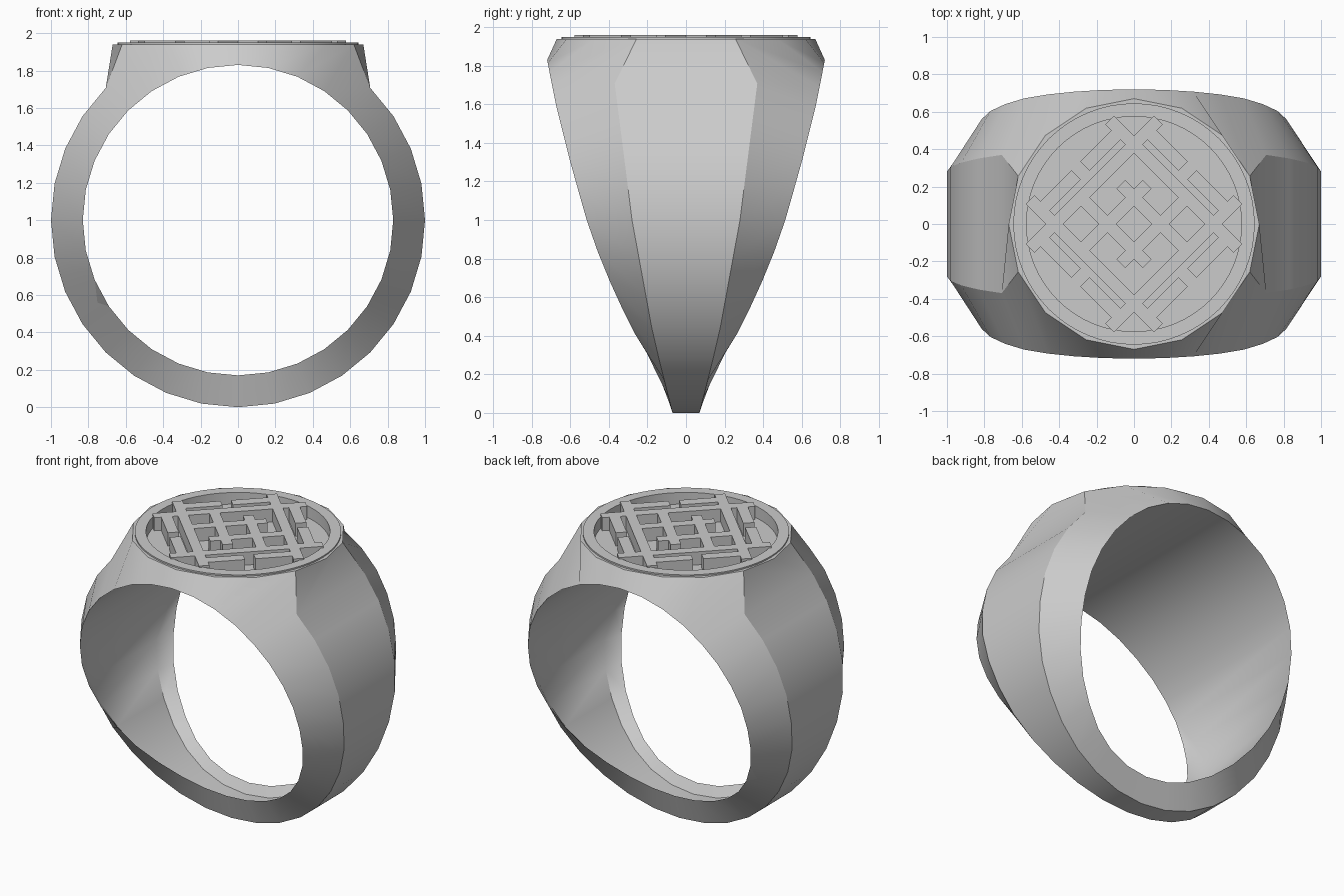
import bpy, bmesh, math

if "Cube" in bpy.data.objects:
    bpy.data.objects.remove(bpy.data.objects["Cube"])

N = 32                     # segments around the band
R_IN, R_OUT = 0.83, 1.0    # finger hole and outer radius
Z_TOP, R_TOP = 1.94, 0.67  # sixteen-sided head

INNER_W = [(0.17, .12), (.25, .165), (.4, .26), (.6, .36), (.8, .445), (1.0, .515),
           (1.3, .60), (1.6, .675), (1.83, .72)]
OUTER_W = [(0, .07), (.4, .17), (1.0, .28), (1.28, .315), (1.71, .37)]
HOLLOW = [(.85, .065), (1.16, 0)]   # depth of the relief inside the lower band


def lerp(table, z):
    """Piecewise-linear value at height z."""
    if z <= table[0][0]:
        return table[0][1]
    for (z0, w0), (z1, w1) in zip(table, table[1:]):
        if z <= z1:
            return w0 + (w1 - w0) * (z - z0) / (z1 - z0)
    return table[-1][1]


def finish(bm, name, angle=38):
    bmesh.ops.recalc_face_normals(bm, faces=bm.faces)
    me = bpy.data.meshes.new(name)
    bm.to_mesh(me)
    bm.free()
    ob = bpy.data.objects.new(name, me)
    bpy.context.collection.objects.link(ob)
    bpy.ops.object.select_all(action='DESELECT')
    ob.select_set(True)
    bpy.context.view_layer.objects.active = ob
    bpy.ops.object.shade_smooth_by_angle(angle=math.radians(angle), keep_sharp_edges=True)
    return ob


def circle(bm, r, z, n=64):
    return [bm.verts.new((r * math.cos(2 * math.pi * k / n),
                          r * math.sin(2 * math.pi * k / n), z)) for k in range(n)]


def loop_edges(bm, vs):
    return [bm.edges.get((a, b)) or bm.edges.new((a, b)) for a, b in zip(vs, vs[1:] + vs[:1])]


# Band: one six-point section per step, counted from the top
bm = bmesh.new()
inner, floor, outer = {}, {}, {}
for i in range(-N // 2, N // 2):
    t = 2 * math.pi * i / N
    zi, zo = 1 + R_IN * math.cos(t), 1 + R_OUT * math.cos(t)
    wi, wo = lerp(INNER_W, zi), lerp(OUTER_W, zo)
    d = lerp(HOLLOW, zi)
    r = R_IN + d
    wf = wi + (wo - wi) * d / (R_OUT - R_IN) - .005 - .2 * d
    for s in (-1, 1):
        inner[i, s] = bm.verts.new((R_IN * math.sin(t), s * wi, zi))
        floor[i, s] = bm.verts.new((r * math.sin(t), s * wf, 1 + r * math.cos(t)))
        if abs(i) <= 3:    # the section rises to the rim of the head
            a = math.pi / 2 - i * math.pi / 8
            co = (R_TOP * math.cos(a), s * R_TOP * math.sin(a), Z_TOP)
        else:
            co = (R_OUT * math.sin(t), s * wo, zo)
        outer[i, s] = bm.verts.new(co)
tip = {d: bm.verts.new((d * R_TOP, 0, Z_TOP)) for d in (-1, 1)}

for i in range(-N // 2, N // 2):
    j = i + 1 if i + 1 < N // 2 else -N // 2
    bm.faces.new((floor[i, -1], floor[j, -1], floor[j, 1], floor[i, 1]))
    for s in (-1, 1):
        bm.faces.new((floor[i, s], floor[j, s], inner[j, s], inner[i, s]))
        bm.faces.new((inner[i, s], inner[j, s], outer[j, s], outer[i, s]))
        bm.edges.get((outer[i, s], outer[j, s])).smooth = False   # crisp band edge
    if abs(i) > 3 and abs(j) > 3:
        bm.faces.new((outer[i, -1], outer[j, -1], outer[j, 1], outer[i, 1]))

# Shoulders between the band and the head
for d in (-1, 1):
    bm.faces.new((outer[4 * d, 1], outer[3 * d, 1], tip[d], outer[3 * d, -1], outer[4 * d, -1]))

# Head: raised round rim with a sunken floor
head = ([tip[1]] + [outer[i, 1] for i in range(3, -4, -1)] +
        [tip[-1]] + [outer[i, -1] for i in range(-3, 4)])
rings = [circle(bm, r, z) for r, z in ((.645, Z_TOP), (.645, 1.95), (.575, 1.95), (.575, 1.87))]
bmesh.ops.bridge_loops(bm, edges=loop_edges(bm, head) + loop_edges(bm, rings[0]))
for a, b in zip(rings, rings[1:]):
    for k in range(64):
        m = (k + 1) % 64
        bm.faces.new((a[k], a[m], b[m], b[k]))
bm.faces.new(rings[-1])
finish(bm, "ring_band")

# Lattice: solid cells of an uneven grid, turned 45 degrees and extruded
half = [.033, .067, .133, .2, .267, .28, .333, .37, .44, .485]
cuts = [-c for c in reversed(half)] + half


def solid(u, v):
    for a, b in ((u, v), (v, u)):
        if .267 < abs(a) < .333 and abs(b) < .485:     # long bars
            return True
        # inner bars, stopping short of the corner they share
        if .067 < abs(a) < .133 and abs(b) < (.2 if a * b > 0 else .267):
            return True
        if .37 < abs(a) < .44 and .033 < abs(b) < .267:   # loose outer bars
            return True
    return False


bm = bmesh.new()
verts = {}


def corner(i, j):
    if (i, j) not in verts:
        u, v = cuts[i], cuts[j]
        verts[i, j] = bm.verts.new(((u - v) * math.sqrt(.5), (u + v) * math.sqrt(.5), 1.865))
    return verts[i, j]


for i in range(len(cuts) - 1):
    for j in range(len(cuts) - 1):
        if solid((cuts[i] + cuts[i + 1]) / 2, (cuts[j] + cuts[j + 1]) / 2):
            bm.faces.new((corner(i, j), corner(i + 1, j), corner(i + 1, j + 1), corner(i, j + 1)))
base = list(bm.faces)
ext = bmesh.ops.extrude_face_region(bm, geom=base, use_keep_orig=True)
bmesh.ops.translate(bm, vec=(0, 0, 1.96 - 1.865),
                    verts=[g for g in ext["geom"] if isinstance(g, bmesh.types.BMVert)])
finish(bm, "lattice_relief")
